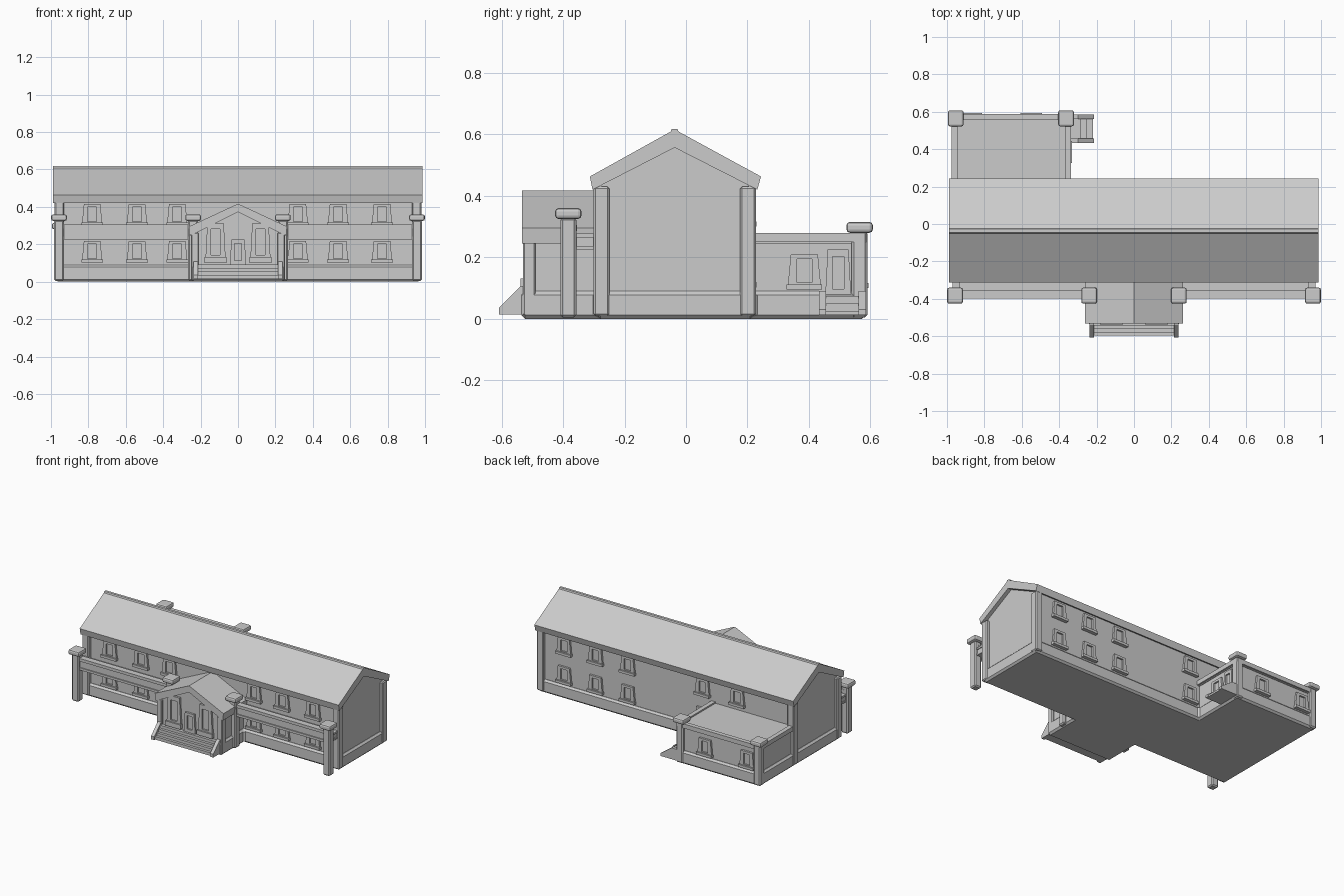
import bpy, bmesh, math
from mathutils import Matrix

if "Cube" in bpy.data.objects:
    bpy.data.objects.remove(bpy.data.objects["Cube"])

stone = bpy.data.materials.new("plain_grey")
stone.diffuse_color = (0.6, 0.6, 0.6, 1)
stone.use_nodes = True
stone.node_tree.nodes["Principled BSDF"].inputs["Base Color"].default_value = stone.diffuse_color


def finish(name, bm, bevel=0.0, segments=1):
    bmesh.ops.recalc_face_normals(bm, faces=bm.faces)
    me = bpy.data.meshes.new(name)
    bm.to_mesh(me)
    bm.free()
    me.materials.append(stone)
    ob = bpy.data.objects.new(name, me)
    bpy.context.collection.objects.link(ob)
    if bevel:
        m = ob.modifiers.new("edge", 'BEVEL')
        m.width, m.segments, m.limit_method = bevel, segments, 'ANGLE'
    return ob


def add_box(bm, x0, x1, y0, y1, z0, z1):
    mat = Matrix.Translation(((x0 + x1) / 2, (y0 + y1) / 2, (z0 + z1) / 2)) \
        @ Matrix.Diagonal((x1 - x0, y1 - y0, z1 - z0, 1))
    bmesh.ops.create_cube(bm, size=1, matrix=mat)


def box(name, *dims, bevel=0.0, segments=1):
    bm = bmesh.new()
    add_box(bm, *dims)
    return finish(name, bm, bevel, segments)


def prism(name, pts, axis, a, b, bevel=0.0):
    """Extrude a closed profile along an axis from a to b."""
    place = {'x': lambda p, t: (t, p[0], p[1]),
             'y': lambda p, t: (p[0], t, p[1]),
             'z': lambda p, t: (p[0], p[1], t)}[axis]
    bm = bmesh.new()
    va = [bm.verts.new(place(p, a)) for p in pts]
    vb = [bm.verts.new(place(p, b)) for p in pts]
    bm.faces.new(va)
    bm.faces.new(vb)
    n = len(pts)
    for i in range(n):
        bm.faces.new((va[i], va[(i + 1) % n], vb[(i + 1) % n], vb[i]))
    return finish(name, bm, bevel)


def window(name, x, y, z, angle=0, w=0.11, h=0.115, sill=True):
    """Frame that widens downward around a narrow pane; z is the bottom."""
    bm = bmesh.new()
    b, t, i = w / 2, w * 0.4, w * 0.22
    lo, hi = h * 0.2, h * 0.86
    outer = [(-b, 0), (b, 0), (t, h), (-t, h)]
    inner = [(-i, lo), (i, lo), (i, hi), (-i, hi)]
    rings = [[bm.verts.new((u, d, v)) for u, v in ring] for ring, d in
             ((outer, 0.002), (outer, -0.014), (inner, -0.014), (inner, -0.003))]
    for r, s in zip(rings, rings[1:]):
        for k in range(4):
            bm.faces.new((r[k], r[(k + 1) % 4], s[(k + 1) % 4], s[k]))
    bm.faces.new(rings[3])
    if sill:
        add_box(bm, -b - 0.003, b + 0.003, -0.024, 0, 0, h * 0.15)
    bmesh.ops.transform(bm, verts=bm.verts, matrix=Matrix.Translation((x, y, z))
                        @ Matrix.Rotation(angle, 4, 'Z'))
    return finish(name, bm)


def post(name, x, y, top):
    """Square post with a rounded cap."""
    box(name, x - 0.026, x + 0.026, y - 0.026, y + 0.026, 0.005, top - 0.03, bevel=0.008)
    box(name + "_cap", x - 0.042, x + 0.042, y - 0.043, y + 0.043, top - 0.035, top,
        bevel=0.011, segments=2)


# Plinth under the hall, rear annex and entrance
prism("plinth", [(-0.975, -0.29), (-0.25, -0.29), (-0.25, -0.535), (0.25, -0.535),
                 (0.25, -0.29), (0.975, -0.29), (0.975, 0.22), (-0.34, 0.22),
                 (-0.34, 0.585), (-0.975, 0.585)], 'z', 0, 0.09, bevel=0.012)

# Main hall walls with gable ends, and corner pillars
prism("hall_walls", [(-0.275, 0.05), (0.205, 0.05), (0.205, 0.437),
                     (-0.037, 0.56), (-0.275, 0.437)], 'x', -0.96, 0.96)
for sx in (-1, 1):
    for y in (-0.275, 0.202):
        box("corner_pillar", sx * 0.955 - 0.025, sx * 0.955 + 0.025, y - 0.026, y + 0.026,
            0.01, 0.43, bevel=0.006)

# Main roof with a small ridge cap
prism("hall_roof", [(-0.313, 0.463), (-0.05, 0.609), (-0.046, 0.618), (-0.028, 0.618),
                    (-0.024, 0.609), (0.244, 0.463), (0.232, 0.42), (-0.037, 0.557),
                    (-0.304, 0.42)], 'x', -0.988, 0.986)

# Rear annex with flat roof, rim and corner posts
box("annex_walls", -0.96, -0.355, 0.15, 0.57, 0.05, 0.255)
bm = bmesh.new()
add_box(bm, -0.975, -0.945, 0.2, 0.585, 0.25, 0.28)
add_box(bm, -0.368, -0.338, 0.2, 0.585, 0.25, 0.28)
add_box(bm, -0.975, -0.338, 0.557, 0.587, 0.25, 0.28)
finish("annex_roof_rim", bm)
box("annex_roof", -0.96, -0.35, 0.2, 0.575, 0.245, 0.27)
for x in (-0.953, -0.363):
    post("annex_post", x, 0.565, 0.315)

# Annex side door with a small stoop
window("annex_side_window", -0.355, 0.385, 0.095, math.pi / 2)
window("annex_door", -0.355, 0.495, 0.065, math.pi / 2, 0.085, 0.16, sill=False)
bm = bmesh.new()
for x1, z1 in ((-0.285, 0.075), (-0.25, 0.05), (-0.22, 0.025)):
    add_box(bm, -0.36, x1, 0.45, 0.57, 0.012, z1)
finish("stoop_steps", bm)
for y in (0.432, 0.562):
    prism("stoop_cheek", [(-0.36, 0.012), (-0.215, 0.012), (-0.215, 0.03), (-0.3, 0.09),
                          (-0.36, 0.09)], 'y', y, y + 0.024)

# Front porch canopies on both sides of the entrance
for s in (-1, 1):
    lo, hi = sorted((s * 0.24, s * 0.955))
    box("canopy_deck", lo, hi, -0.37, -0.26, 0.232, 0.262)
    bm = bmesh.new()
    add_box(bm, lo, hi, -0.39, -0.362, 0.23, 0.3)
    add_box(bm, lo, hi, -0.397, -0.355, 0.285, 0.305)
    add_box(bm, lo, hi, -0.397, -0.355, 0.225, 0.241)
    finish("canopy_beam", bm)
    bm = bmesh.new()
    a, b = sorted((s * 0.935, s * 0.965))
    add_box(bm, a, b, -0.37, -0.27, 0.23, 0.272)
    add_box(bm, a - 0.005, b + 0.005, -0.37, -0.27, 0.265, 0.278)
    add_box(bm, a - 0.005, b + 0.005, -0.37, -0.27, 0.225, 0.237)
    finish("canopy_side_beam", bm)
    for x in (0.24, 0.957):
        post("porch_post", s * x, -0.383, 0.36)

# Entrance block with its own gabled roof
prism("entrance_walls", [(-0.235, 0.05), (0.235, 0.05), (0.235, 0.265), (0, 0.38),
                         (-0.235, 0.265)], 'y', -0.515, -0.26)
prism("entrance_roof", [(-0.262, 0.295), (0, 0.417), (0.262, 0.295), (0.257, 0.245),
                        (0, 0.372), (-0.257, 0.245)], 'y', -0.533, -0.26)
for s in (-1, 1):
    box("entrance_pillar", s * 0.23 - 0.02, s * 0.23 + 0.02, -0.53, -0.49,
        0.01, 0.262, bevel=0.005)
    window("entrance_window", s * 0.12, -0.515, 0.1, 0, 0.11, 0.21)
window("entrance_door", 0, -0.515, 0.085, 0, 0.088, 0.14, sill=False)

# Entrance steps between sloping cheeks
bm = bmesh.new()
for k in range(4):
    add_box(bm, -0.225, 0.225, -0.597 + 0.018 * k, -0.52, 0.014, 0.035 + 0.019 * k)
finish("entrance_steps", bm)
for s in (-1, 1):
    a, b = sorted((s * 0.213, s * 0.237))
    prism("step_cheek", [(-0.608, 0.014), (-0.52, 0.014), (-0.52, 0.11), (-0.54, 0.105),
                         (-0.608, 0.037)], 'x', a, b)

# Two rows of windows on the long sides
for z in (0.102, 0.3):
    for x in (-0.78, -0.54, -0.325, 0.32, 0.535, 0.77):
        window("front_window", x, -0.275, z)
    for x in (0.78, 0.54, 0.295, -0.275):
        window("rear_window", x, 0.205, z, math.pi)
window("rear_window", -0.54, 0.205, 0.3, math.pi)
for x in (-0.55, -0.87):
    window("annex_rear_window", x, 0.57, 0.1, math.pi)
